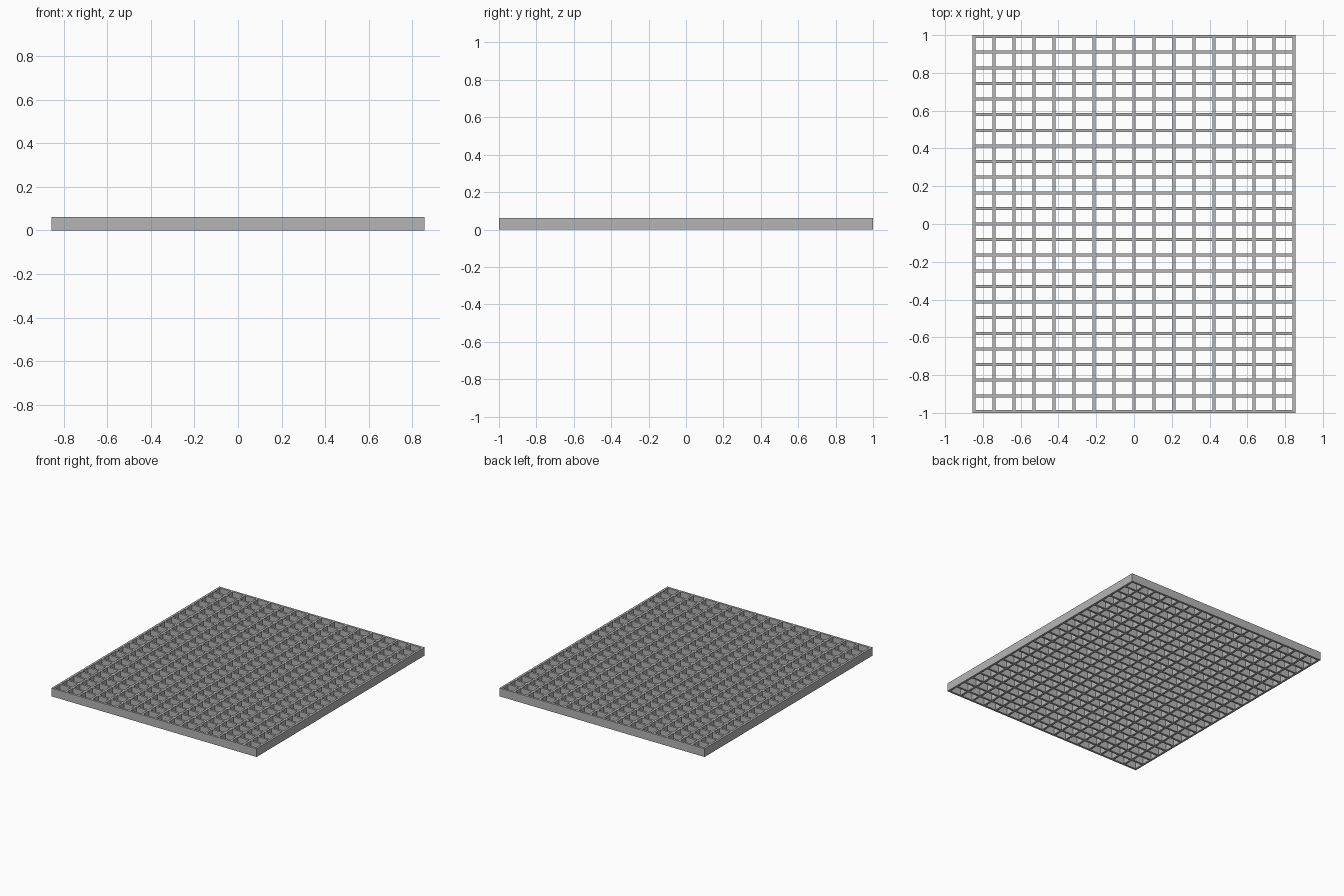
import bpy
import bmesh

cube = bpy.data.objects.get("Cube")
if cube:
    bpy.data.objects.remove(cube, do_unlink=True)

WIDTH, LENGTH, HEIGHT = 1.71, 2.0, 0.062
BAR = 0.016
CELLS_X, CELLS_Y = 16, 24


def bar_edges(size, cells):
    """Both edges of every bar along one axis, in order."""
    pitch = (size - BAR) / cells
    return [i * pitch - size / 2 + side for i in range(cells + 1) for side in (0, BAR)]


# Grey metal
grey = bpy.data.materials.new("grey metal")
grey.use_nodes = True
colour = (0.46, 0.46, 0.46, 1)
grey.diffuse_color = colour
grey.node_tree.nodes["Principled BSDF"].inputs["Base Color"].default_value = colour

# Flat lattice: one face per bar piece, the openings left empty
xs, ys = bar_edges(WIDTH, CELLS_X), bar_edges(LENGTH, CELLS_Y)
bm = bmesh.new()
verts = [[bm.verts.new((x, y, 0)) for y in ys] for x in xs]
for i in range(len(xs) - 1):
    for j in range(len(ys) - 1):
        if i % 2 and j % 2:
            continue
        bm.faces.new((verts[i][j], verts[i + 1][j], verts[i + 1][j + 1], verts[i][j + 1]))

# Raise the lattice into full-height bars
raised = bmesh.ops.extrude_face_region(bm, geom=bm.faces[:], use_keep_orig=True)
top = [g for g in raised["geom"] if isinstance(g, bmesh.types.BMVert)]
bmesh.ops.translate(bm, verts=top, vec=(0, 0, HEIGHT))
bmesh.ops.recalc_face_normals(bm, faces=bm.faces[:])

mesh = bpy.data.meshes.new("floor_grating")
bm.to_mesh(mesh)
bm.free()
mesh.materials.append(grey)
grating = bpy.data.objects.new("floor_grating", mesh)
bpy.context.collection.objects.link(grating)
